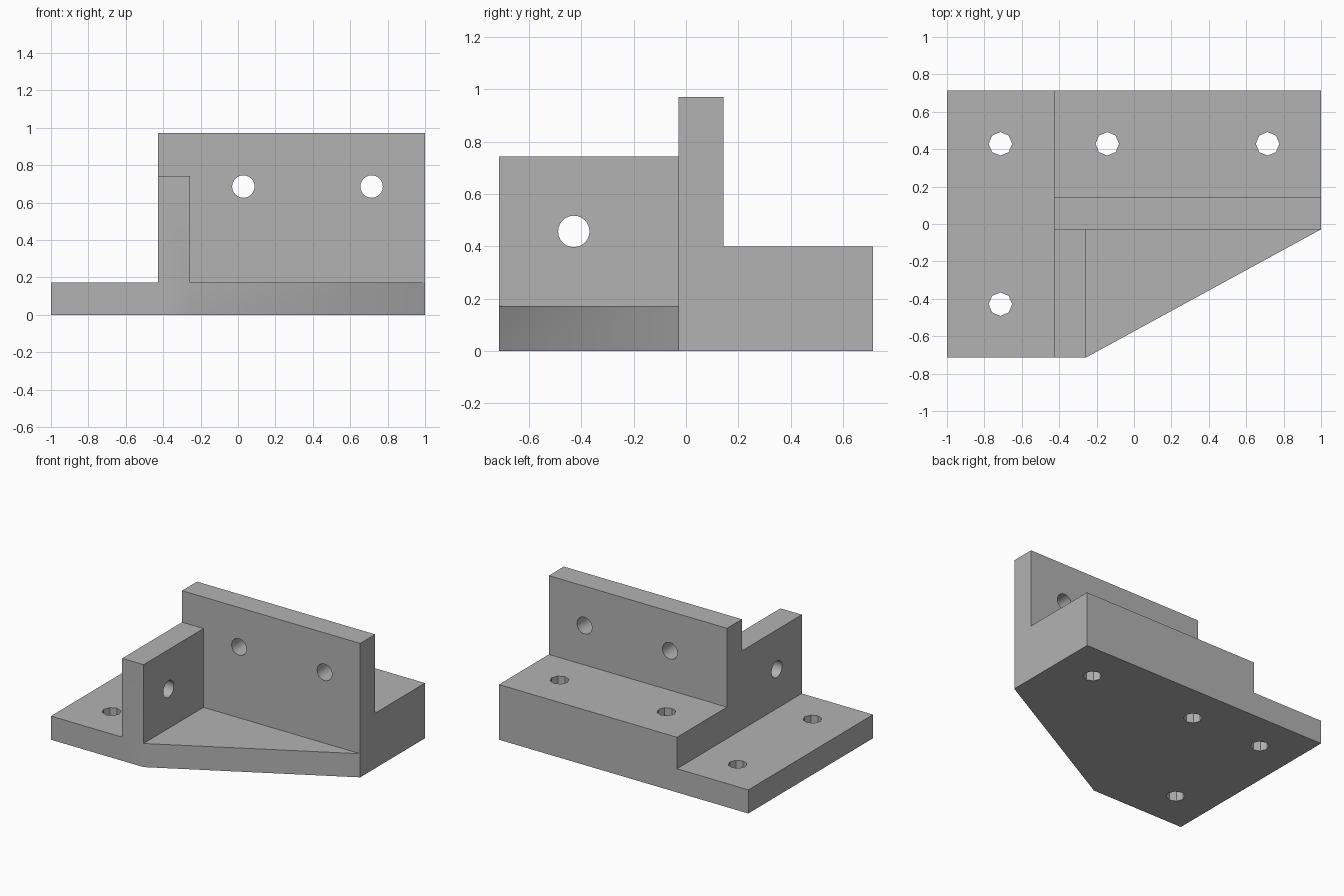
import bpy, bmesh, math
from mathutils import Matrix

if "Cube" in bpy.data.objects:
    bpy.data.objects.remove(bpy.data.objects["Cube"])

U = 2 / 35  # one design unit

grey = bpy.data.materials.new("plain grey")
grey.diffuse_color = (0.45, 0.45, 0.45, 1)
grey.use_nodes = True
grey.node_tree.nodes["Principled BSDF"].inputs["Base Color"].default_value = grey.diffuse_color


def prism(name, outline, height):
    """Extrude an xy outline upward from the ground."""
    bm = bmesh.new()
    face = bm.faces.new([bm.verts.new((x * U, y * U, 0)) for x, y in outline])
    top = bmesh.ops.extrude_face_region(bm, geom=[face])["geom"]
    bmesh.ops.translate(bm, vec=(0, 0, height * U),
                        verts=[v for v in top if isinstance(v, bmesh.types.BMVert)])
    bmesh.ops.recalc_face_normals(bm, faces=bm.faces)
    return finish(name, bm)


def block(name, x0, x1, y0, y1, height):
    return prism(name, [(x0, y0), (x1, y0), (x1, y1), (x0, y1)], height)


def drill(name, pos, axis, length, radius, sides):
    """Cylinder cutter along the given axis."""
    bm = bmesh.new()
    turn = {"x": Matrix.Rotation(math.pi / 2, 4, "Y"),
            "y": Matrix.Rotation(math.pi / 2, 4, "X"),
            "z": Matrix.Identity(4)}[axis]
    place = Matrix.Translation([c * U for c in pos]) @ turn
    bmesh.ops.create_cone(bm, cap_ends=True, segments=sides, radius1=radius * U,
                          radius2=radius * U, depth=length * U, matrix=place)
    return finish(name, bm)


def finish(name, bm):
    me = bpy.data.meshes.new(name)
    bm.to_mesh(me)
    bm.free()
    me.materials.append(grey)
    ob = bpy.data.objects.new(name, me)
    bpy.context.collection.objects.link(ob)
    return ob


def combine(target, other, operation):
    mod = target.modifiers.new(operation, "BOOLEAN")
    mod.operation, mod.solver, mod.object = operation, "EXACT", other
    bpy.context.view_layer.objects.active = target
    bpy.ops.object.modifier_apply(modifier=mod.name)
    bpy.data.objects.remove(other)


# Base plate with one corner cut off
bracket = prism("bracket", [(-17.5, -12.5), (-4.5, -12.5), (17.5, -0.5),
                            (17.5, 12.5), (-17.5, 12.5)], 3)

# Raised rear ledge, long upright wall, short upright rib
for part in (block("rear_ledge", -7.5, 17.5, -0.5, 12.5, 7),
             block("long_wall", -7.5, 17.5, -0.5, 2.5, 17),
             block("short_rib", -7.5, -4.5, -12.5, -0.5, 13)):
    combine(bracket, part, "UNION")

# Vertical mounting holes
for x, y in ((-12.5, 7.5), (-12.5, -7.5), (-2.5, 7.5), (12.5, 7.5)):
    combine(bracket, drill("floor_hole", (x, y, 3), "z", 20, 1.1, 8), "DIFFERENCE")

# Holes through the wall and the rib
for x in (0.5, 12.5):
    combine(bracket, drill("wall_hole", (x, 1, 12), "y", 6, 1.05, 24), "DIFFERENCE")
combine(bracket, drill("rib_hole", (-6, -7.5, 8), "x", 6, 1.05, 24), "DIFFERENCE")

# Clean flat faces, smooth hole walls
bm = bmesh.new()
bm.from_mesh(bracket.data)
bmesh.ops.remove_doubles(bm, verts=bm.verts, dist=1e-5)
bmesh.ops.dissolve_limit(bm, angle_limit=math.radians(1), verts=bm.verts, edges=bm.edges)
bm.to_mesh(bracket.data)
bm.free()
bracket.select_set(True)
bpy.context.view_layer.objects.active = bracket
bpy.ops.object.shade_smooth_by_angle(angle=math.radians(30))
